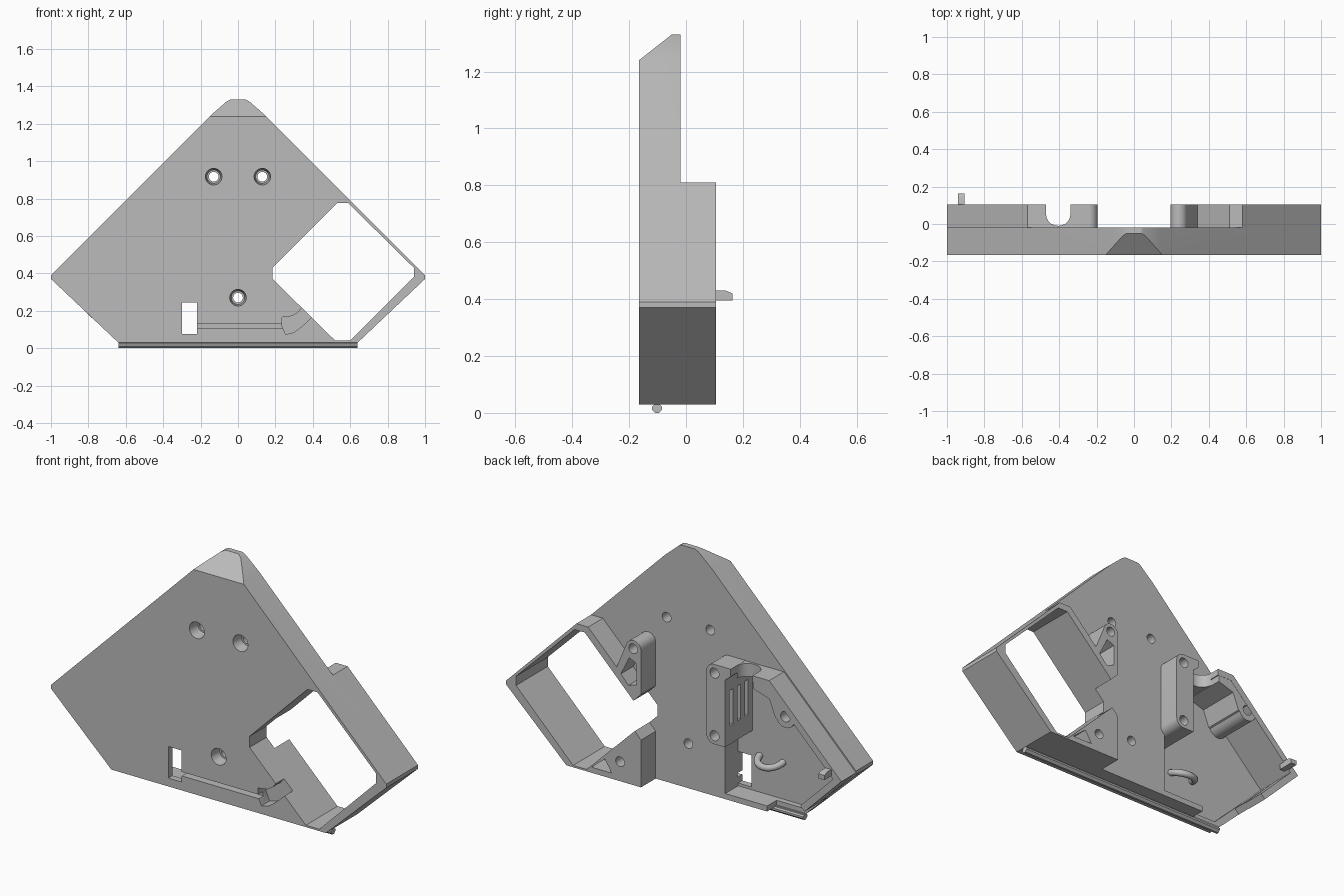
import bpy, bmesh, math
from mathutils import Vector

old = bpy.data.objects.get("Cube")
if old:
    bpy.data.objects.remove(old, do_unlink=True)

grey = bpy.data.materials.new("plain grey")
grey.use_nodes = True
COLOUR = (0.5, 0.5, 0.5, 1)
grey.diffuse_color = COLOUR
grey.node_tree.nodes["Principled BSDF"].inputs["Base Color"].default_value = COLOUR

FRONT, BACK, FLOOR, RIM = -0.165, -0.02, -0.13, 0.105


def finish(name, bm):
    bmesh.ops.recalc_face_normals(bm, faces=bm.faces)
    me = bpy.data.meshes.new(name)
    bm.to_mesh(me)
    bm.free()
    ob = bpy.data.objects.new(name, me)
    bpy.context.collection.objects.link(ob)
    me.materials.append(grey)
    return ob


def prism(name, pts, a, b, axis="y", trim=None):
    """Extrude an outline (x,z along y, or y,z along x) from a to b."""
    place = (lambda p, d: (p[0], d, p[1])) if axis == "y" else (lambda p, d: (d, p[0], p[1]))
    bm = bmesh.new()
    face = bm.faces.new([bm.verts.new(place(p, a)) for p in pts])
    ext = bmesh.ops.extrude_face_region(bm, geom=[face])
    move = Vector(place((0, 0), b - a))
    bmesh.ops.translate(bm, vec=move, verts=[g for g in ext["geom"] if isinstance(g, bmesh.types.BMVert)])
    if trim:
        cut = bmesh.ops.bisect_plane(bm, geom=bm.verts[:] + bm.edges[:] + bm.faces[:],
                                     plane_co=trim[0], plane_no=trim[1], clear_outer=True)
        edges = [g for g in cut["geom_cut"] if isinstance(g, bmesh.types.BMEdge)]
        bmesh.ops.contextual_create(bm, geom=edges)
    return finish(name, bm)


def rect(x0, x1, z0, z1):
    return [(x0, z0), (x1, z0), (x1, z1), (x0, z1)]


def arc(cx, cz, r, start, end, n=12):
    angles = [math.radians(start + (end - start) * i / n) for i in range(n + 1)]
    return [(cx + r * math.cos(t), cz + r * math.sin(t)) for t in angles]


def cone(x, z, r0, r1, a, b):
    """Round cutter running along y."""
    bm = bmesh.new()
    rings = [[bm.verts.new((p[0], y, p[1])) for p in arc(x, z, r, 0, 360, 24)[:-1]]
             for r, y in ((r0, a), (r1, b))]
    bm.faces.new(rings[0])
    bm.faces.new(rings[1])
    for i in range(24):
        j = (i + 1) % 24
        bm.faces.new((rings[0][i], rings[0][j], rings[1][j], rings[1][i]))
    return finish("cutter", bm)


def carve(ob, cutters):
    bpy.context.view_layer.objects.active = ob
    for c in cutters:
        c.hide_render = True
        mod = ob.modifiers.new("cut", "BOOLEAN")
        mod.operation, mod.solver, mod.object = "DIFFERENCE", "EXACT", c
        bpy.ops.object.modifier_apply(modifier=mod.name)
        bpy.data.objects.remove(c, do_unlink=True)


def window_cutter():
    return prism("cutter", [(.185, .43), (.53, .775), (.59, .775), (.94, .43), (.94, .38),
                            (.6, .04), (.52, .04), (.185, .37)], -.3, .3)


# Main plate with sloped nose
plate = prism("main_plate", [(-.64, .03), (.64, .03), (1, .37), (1, .39), (.14, 1.25), (.06, 1.32),
                             (.04, 1.33), (-.04, 1.33), (-.06, 1.32), (-.14, 1.25), (-1, .39), (-1, .37)],
              FRONT, BACK, trim=((0, FRONT, 1.24), (0, -.09, .115)))
cuts = [window_cutter()]
# Rear pocket, its open lower edge and the front slot
cuts.append(prism("cutter", [(-.22, .06), (-.62, .06), (-.95, .38), (-.55, .78), (-.22, .78)], FLOOR, .2))
cuts.append(prism("cutter", [(-.47, 0), (-.47, .1), (-.68, .2), (-.755, .185), (-.82, .12), (-.7, 0)], -.1, .2))
cuts.append(prism("cutter", rect(-.3, -.22, .075, .245), -.3, .1))
# Shallow front channel with curved outlet
cuts.append(prism("cutter", rect(-.25, .26, .108, .13), -.3, FRONT + .04))
cuts.append(prism("cutter", [(.235, .12), (.255, .073), (.3, .085), (.34, .115), (.41, .18), (.36, .24),
                             (.32, .19), (.29, .172), (.235, .165)], -.3, FRONT + .07))
# Countersunk screw holes
for x, z in ((-.13, .917), (.13, .917), (0, .27)):
    cuts.append(cone(x, z, .026, .026, -.3, .1))
    cuts.append(cone(x, z, .046, .036, FRONT - .01, FRONT + .06))
carve(plate, cuts)

# Raised frame round the window, with post and gusset
frame = prism("window_frame", [(.195, .03), (.64, .03), (1, .37), (1, .39), (.59, .8), (.58, .81), (.51, .81),
                               (.34, .64)] + arc(.24, .765, .045, 20, 180) +
              [(.195, .53), (.24, .485), (.3, .43), (.3, .395), (.195, .285)], BACK, RIM)
carve(frame, [window_cutter(),
              cone(.242, .765, .026, .026, 0, .2),
              cone(.32, .135, .026, .026, 0, .2),
              prism("cutter", [(.222, .575), (.222, .69), (.265, .71), (.315, .61), (.27, .56)], 0, .2),
              prism("cutter", [(.37, .06), (.49, .06), (.41, .125)], 0, .2)])

# Side wall of the pocket
prism("pocket_wall", [(-.57, .81), (-.99, .39), (-1, .38), (-.99, .37), (-.78, .16), (-.755, .185),
                      (-.95, .38), (-.555, .775), (-.47, .775), (-.47, .81)], BACK, RIM)

# Screw boss joined to the wall
boss = prism("pocket_boss", [(-.565, .805), (-.475, .805), (-.475, .74), (-.57, .71), (-.605, .62)] +
             arc(-.665, .635, .055, 200, 340, 8)[::-1] + [(-.73, .645)], FLOOR, RIM - .001)
carve(boss, [cone(-.665, .64, .028, .028, 0, .2)])

# Slotted block with two screw holes
block = prism("slotted_block", arc(-.24, .765, .045, 0, 90, 6) + [(-.34, .81), (-.34, .77), (-.305, .74),
              (-.305, .38)] + arc(-.24, .425, .045, 270, 360, 6), FLOOR, RIM)
slots = [prism("cutter", rect(y - .013, y + .013, .48, .67), -.35, -.27, axis="x") for y in (-.08, -.015, .05)]
carve(block, slots + [cone(-.243, z, .027, .027, 0, .2) for z in (.763, .425)])

# Rounded saddle between block and boss
prism("round_saddle", [(-.34, FLOOR), (-.34, .05)] +
      [(-.405 + .065 * math.cos(t * math.pi / 10), .05 - .06 * math.sin(t * math.pi / 10)) for t in range(1, 10)] +
      [(-.47, .05), (-.47, FLOOR)], 0, .07)
saddle = bpy.data.objects["round_saddle"]
for v in saddle.data.vertices:
    x, h, z = v.co
    v.co = (x, z, .739 + h)
saddle.data.flip_normals()

# Cable hook on the pocket floor
curve = bpy.data.curves.new("cable_hook", "CURVE")
curve.dimensions = "3D"
curve.bevel_depth = .018
curve.bevel_resolution = 3
path = curve.splines.new("POLY")
path.points.add(12)
for i, p in enumerate(path.points):
    t = math.pi * i / 12
    p.co = (-.42 + .07 * math.cos(t), FLOOR + .07 * math.sin(t), .26 - .02 * math.sin(t), 1)
curve.materials.append(grey)
hook = bpy.data.objects.new("cable_hook", curve)
bpy.context.collection.objects.link(hook)

# Small locating pin at the side corner
prism("locating_pin", [(RIM - .03, .395), (.163, .395), (.163, .42), (.14, .43), (RIM - .03, .43)],
      -.94, -.905, axis="x")

# Rail along the bottom
prism("bottom_rail", [(-.112, .035), (-.112, .028), (-.12, .022), (-.12, .012), (-.108, 0), (-.096, 0),
                      (-.084, .012), (-.084, .022), (-.092, .028), (-.092, .035)], -.64, .64, axis="x")

# Smooth the round surfaces while keeping edges crisp
for ob in bpy.context.scene.objects:
    ob.select_set(ob.type == "MESH" and grey.name in ob.data.materials)
bpy.context.view_layer.objects.active = plate
bpy.ops.object.shade_smooth_by_angle(angle=math.radians(25))
